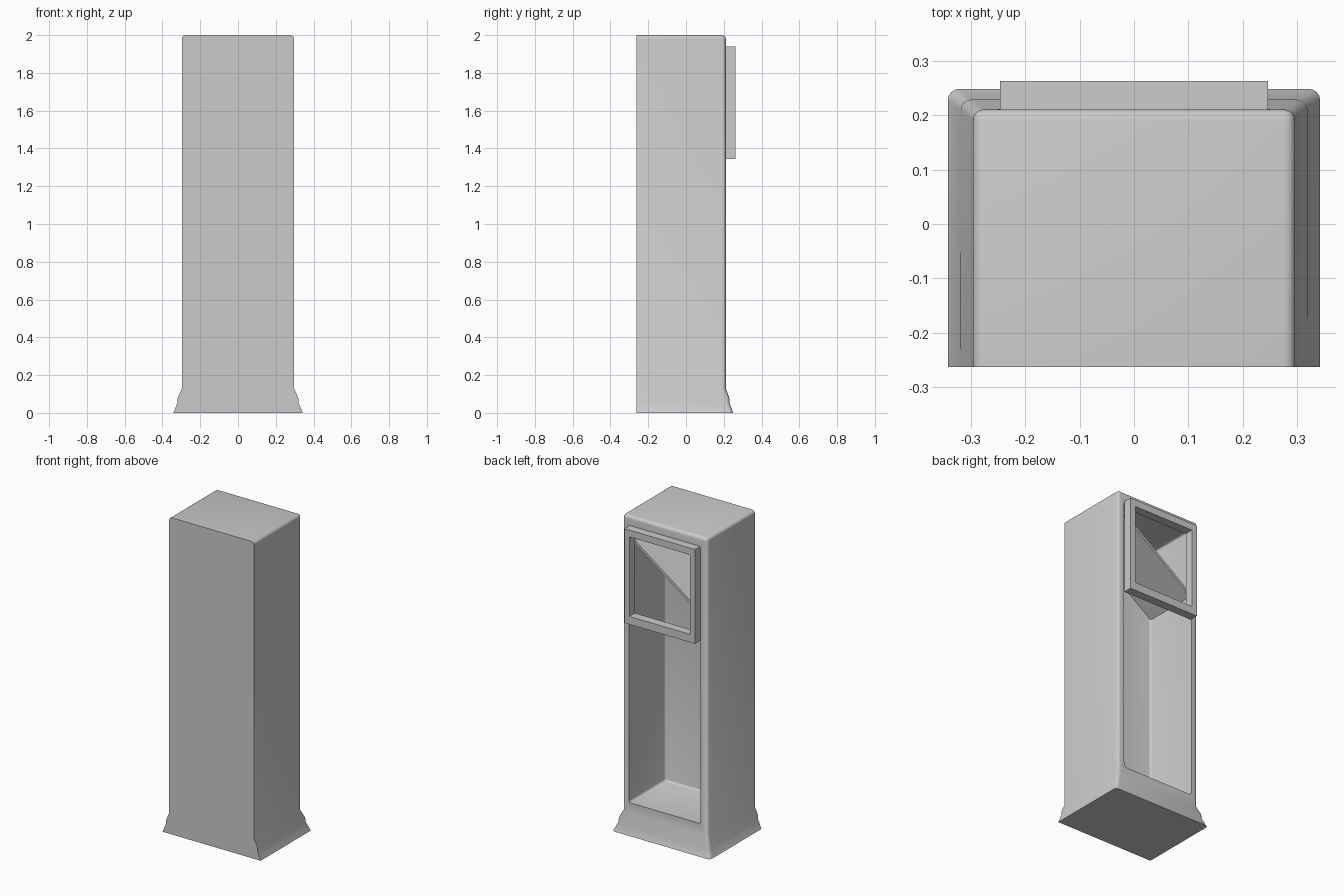
import bpy, bmesh

if "Cube" in bpy.data.objects:
    bpy.data.objects.remove(bpy.data.objects["Cube"])

FRONT, BACK, HALF_W = -0.263, 0.211, 0.297


def add_object(name, bm, smooth=True):
    bmesh.ops.recalc_face_normals(bm, faces=bm.faces)
    mesh = bpy.data.meshes.new(name)
    bm.to_mesh(mesh)
    bm.free()
    ob = bpy.data.objects.new(name, mesh)
    bpy.context.collection.objects.link(ob)
    bpy.ops.object.select_all(action='DESELECT')
    ob.select_set(True)
    bpy.context.view_layer.objects.active = ob
    if smooth:
        bpy.ops.object.shade_smooth_by_angle(angle=0.6)
    return ob


def loft(rings, closed=False):
    """Join equal-length point rings with quads; cap the ends unless closed."""
    bm = bmesh.new()
    rows = [[bm.verts.new(p) for p in ring] for ring in rings]
    n = len(rows[0])
    pairs = list(zip(rows, rows[1:])) + ([(rows[-1], rows[0])] if closed else [])
    for a, b in pairs:
        for i in range(n):
            j = (i + 1) % n
            bm.faces.new((a[i], a[j], b[j], b[i]))
    if not closed:
        bm.faces.new(rows[0])
        bm.faces.new(rows[-1])
    return bm


def box(x, y0, y1, z0, z1):
    return loft([[(-x, y0, z), (x, y0, z), (x, y1, z), (-x, y1, z)] for z in (z0, z1)])


# Cabinet: flush front, plinth flaring out on the sides and back
steps = [(0, 0.046, 0.038), (0.055, 0.023, 0.019), (0.08, 0.022, 0.018),
         (0.13, 0, 0), (2.0, 0, 0)]
bm = loft([[(-HALF_W - ox, FRONT, z), (HALF_W + ox, FRONT, z),
            (HALF_W + ox, BACK + oy, z), (-HALF_W - ox, BACK + oy, z)]
           for z, ox, oy in steps])
# Round the back corners and the top, leaving the front edges crisp
soft = []
for e in bm.edges:
    a, b = (v.co for v in e.verts)
    on_front = max(a.y, b.y) < FRONT + 0.001
    upright = abs(a.z - b.z) > 0.01
    on_top = min(a.z, b.z) > 1.99
    if not on_front and (upright or on_top):
        soft.append(e)
bmesh.ops.bevel(bm, geom=soft, offset=0.02, segments=4, profile=0.5, affect='EDGES')
cabinet = add_object("cabinet", bm, smooth=False)

# Hollow interior, open at the back
bm = box(0.25, -0.15, 0.4, 0.19, 1.935)
bmesh.ops.bevel(bm, geom=bm.edges[:], offset=0.012, segments=3, profile=0.5, affect='EDGES')
cutter = add_object("cavity_cutter", bm, smooth=False)
cutter.hide_render = True
mod = cabinet.modifiers.new("cavity", 'BOOLEAN')
mod.operation = 'DIFFERENCE'
mod.solver = 'EXACT'
mod.object = cutter
bpy.ops.object.select_all(action='DESELECT')
cabinet.select_set(True)
bpy.context.view_layer.objects.active = cabinet
bpy.ops.object.modifier_apply(modifier=mod.name)
bpy.data.objects.remove(cutter)
bpy.ops.object.shade_smooth_by_angle(angle=0.6)

# Window frame standing proud of the back opening
def frame_ring(y, x, z0, z1):
    return [(-x, y, z0), (x, y, z0), (x, y, z1), (-x, y, z1)]


outer, inner = (0.247, 1.345, 1.94), (0.211, 1.395, 1.897)
add_object("window_frame", loft([frame_ring(0.208, *outer), frame_ring(0.263, *outer),
                                 frame_ring(0.263, *inner), frame_ring(0.208, *inner)],
                                closed=True), smooth=False)

# Slanted shelf behind the window, high on +x and low on -x
add_object("slanted_panel", loft([[(-0.251, y, 1.50), (0.251, y, 1.86),
                                   (0.251, y, 1.88), (-0.251, y, 1.52)]
                                  for y in (-0.151, 0.205)]), smooth=False)
